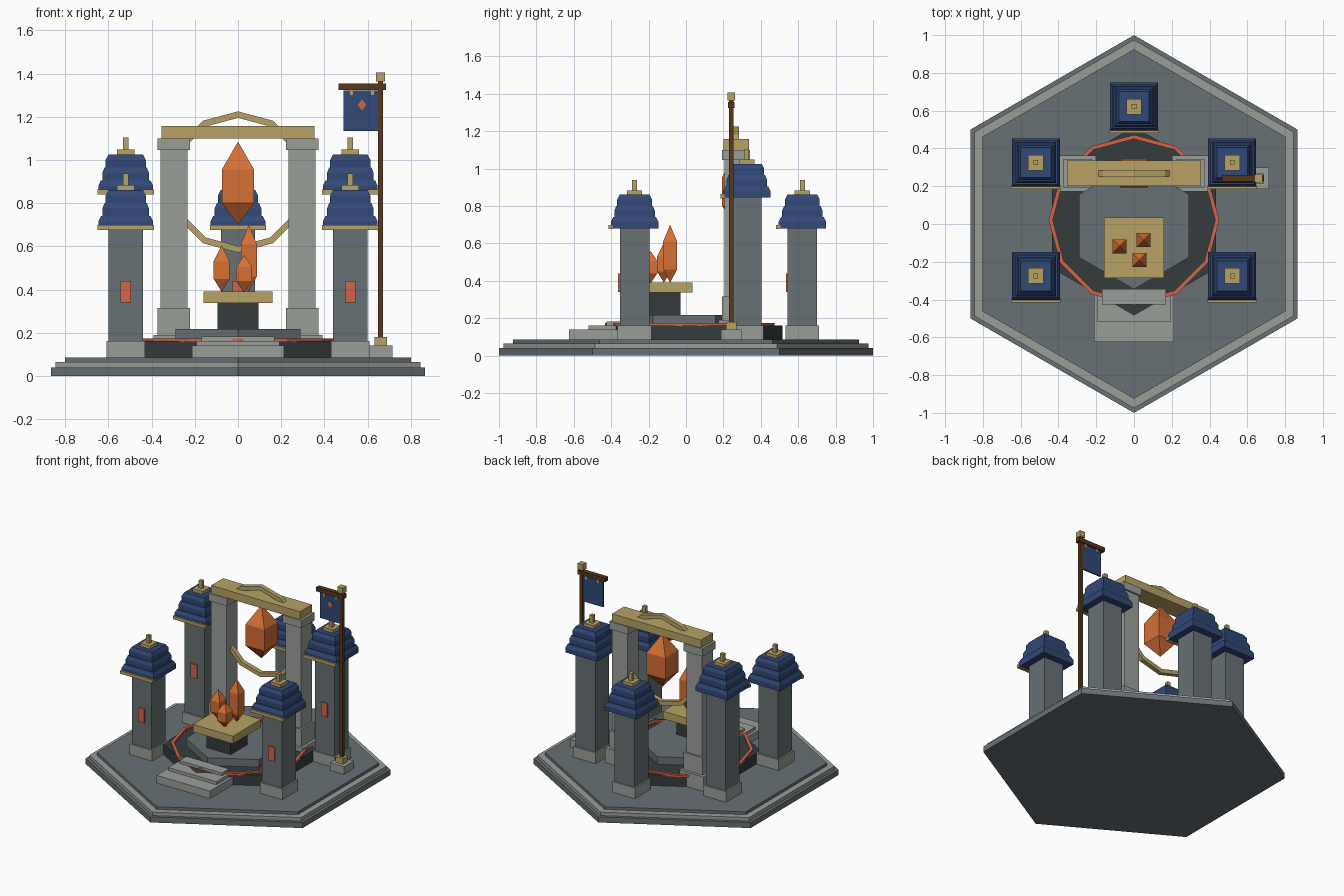
import bpy, bmesh, math
from mathutils import Matrix, Vector

if "Cube" in bpy.data.objects:
    bpy.data.objects.remove(bpy.data.objects["Cube"])


def material(name, rgb):
    m = bpy.data.materials.new(name)
    lin = [((c / 255 + 0.055) / 1.055) ** 2.4 for c in rgb]
    m.diffuse_color = (*lin, 1)
    m.use_nodes = True
    m.node_tree.nodes["Principled BSDF"].inputs["Base Color"].default_value = m.diffuse_color
    return m


SLATE = material("slate", (104, 113, 117))
STONE = material("pale stone", (154, 159, 153))
DARK = material("dark stone", (53, 60, 60))
GOLD = material("gold", (184, 163, 101))
BLUE = material("blue tile", (49, 72, 118))
ORANGE = material("orange crystal", (214, 112, 54))
RED = material("glowing red", (210, 100, 74))
BROWN = material("dark wood", (88, 55, 30))


def finish(name, bm, mat):
    bmesh.ops.recalc_face_normals(bm, faces=bm.faces)
    me = bpy.data.meshes.new(name)
    bm.to_mesh(me)
    bm.free()
    me.materials.append(mat)
    ob = bpy.data.objects.new(name, me)
    bpy.context.collection.objects.link(ob)
    return ob


def box(name, x, y, z, mat):
    """Box from (min, max) pairs."""
    bm = bmesh.new()
    size = [b - a for a, b in (x, y, z)]
    mid = [(a + b) / 2 for a, b in (x, y, z)]
    bmesh.ops.create_cube(bm, size=1, matrix=Matrix.Translation(mid) @ Matrix.Diagonal((*size, 1)))
    return finish(name, bm, mat)


def block(name, cx, cy, half, z0, z1, mat):
    return box(name, (cx - half, cx + half), (cy - half, cy + half), (z0, z1), mat)


def stack(name, cx, cy, profile, sides, mat, turn=0):
    """Closed solid of stacked polygon rings; profile holds (radius, z)."""
    bm = bmesh.new()
    rings = []
    for r, z in profile:
        count = sides if r > 0 else 1
        rings.append([bm.verts.new((cx + r * math.cos(turn + math.tau * i / sides),
                                    cy + r * math.sin(turn + math.tau * i / sides), z))
                      for i in range(count)])
    for a, b in zip(rings, rings[1:]):
        for i in range(sides):
            j = (i + 1) % sides
            quad = [a[i % len(a)], a[j % len(a)], b[j % len(b)], b[i % len(b)]]
            bm.faces.new(list(dict.fromkeys(quad)))
    for end in (rings[0], rings[-1]):
        if len(end) > 2:
            bm.faces.new(end)
    return finish(name, bm, mat)


def hexagon(name, cy, r, z0, z1, mat):
    return stack(name, 0, cy, [(r, z0), (r, z1)], 6, mat, math.pi / 2)


def square(name, cx, cy, profile, mat):
    """Square stack; radii are half widths."""
    return stack(name, cx, cy, [(h * math.sqrt(2), z) for h, z in profile], 4, mat, math.pi / 4)


def ring(name, centre, outer, inner, depth, mat, upright=False):
    """Twelve-sided band with a square section."""
    bm = bmesh.new()
    loops = []
    for i in range(12):
        a = math.tau * i / 12
        loop = []
        for r, d in ((outer, -depth), (outer, depth), (inner, depth), (inner, -depth)):
            u, v = r * math.cos(a), r * math.sin(a)
            loop.append(bm.verts.new(Vector(centre) + Vector((u, d, v) if upright else (u, v, d))))
        loops.append(loop)
    for i in range(12):
        a, b = loops[i], loops[(i + 1) % 12]
        for k in range(4):
            m = (k + 1) % 4
            bm.faces.new((a[k], a[m], b[m], b[k]))
    return finish(name, bm, mat)


# Hexagonal floor
hexagon("floor_lower", 0, 1.0, 0, 0.04, SLATE)
hexagon("floor_trim", 0, 0.975, 0.04, 0.065, STONE)
hexagon("floor_upper", 0, 0.925, 0.065, 0.085, SLATE)

# Central dais with glowing band
hexagon("dais_lower", 0.015, 0.5, 0.085, 0.162, DARK)
ring("glow_band", (0, 0.02, 0.165), 0.452, 0.43, 0.008, RED)
hexagon("dais_upper", -0.01, 0.335, 0.162, 0.217, SLATE)

# Front steps
for i, (w, front, top) in enumerate([(0.213, -0.625, 0.14), (0.192, -0.52, 0.162), (0.17, -0.425, 0.182)]):
    box(f"step_{i + 1}", (-w, w), (front, -0.345), (0.085, top), STONE)

# Altar and its crystals
block("altar_stem", 0, -0.125, 0.096, 0.217, 0.337, DARK)
block("altar_top", 0, -0.125, 0.16, 0.337, 0.392, GOLD)


def crystal(name, x, y, h, z0, z1, z2, z3):
    square(name, x, y, [(0, z0), (h, z1), (h, z2), (0, z3)], ORANGE)


crystal("altar_crystal_left", -0.076, -0.118, 0.037, 0.39, 0.45, 0.53, 0.605)
crystal("altar_crystal_tall", 0.05, -0.085, 0.037, 0.39, 0.46, 0.61, 0.70)
crystal("altar_crystal_front", 0.028, -0.19, 0.037, 0.385, 0.44, 0.505, 0.56)

# Gate with ring and hanging crystal
GY = 0.268
for s, side in ((-1, "left"), (1, "right")):
    x = s * 0.297
    block(f"gate_plinth_{side}", x, GY, 0.095, 0.085, 0.19, STONE)
    block(f"gate_base_{side}", x, GY, 0.075, 0.19, 0.315, STONE)
    block(f"gate_pillar_{side}", x, GY, 0.0625, 0.315, 1.045, STONE)
    block(f"gate_capital_{side}", x, GY, 0.075, 1.045, 1.1, STONE)
box("gate_beam", (-0.355, 0.355), (GY - 0.068, GY + 0.068), (1.1, 1.157), GOLD)
ring("gate_ring", (0, GY, 0.898), 0.327, 0.297, 0.016, GOLD, True)
crystal("gate_crystal", 0, GY, 0.075, 0.70, 0.80, 0.955, 1.085)


# Towers with stepped roofs
def tower(name, x, y, top, window):
    block(name + "_base", x, y, 0.09, 0.085, 0.162, STONE)
    block(name + "_shaft", x, y, 0.079, 0.162, top + 0.005, SLATE)
    for i, (a, b) in enumerate([(0.127, 0.115), (0.108, 0.098), (0.093, 0.08)]):
        z = top + i * 0.06
        square(f"{name}_roof_{i + 1}", x, y, [(a, z), (a, z + 0.035), (b, z + 0.06)], BLUE)
    box(name + "_eave_trim", (x - 0.13, x + 0.13), (y - 0.14, y - 0.118), (top - 0.004, top + 0.018), GOLD)
    block(name + "_cap", x, y, 0.041, top + 0.18, top + 0.203, GOLD)
    block(name + "_finial", x, y, 0.013, top + 0.203, top + 0.258, GOLD)
    box(name + "_window", (x - 0.025, x + 0.025), (y - 0.088, y - 0.079), (window, window + 0.1), RED)


for s, side in ((-1, "left"), (1, "right")):
    tower(f"front_tower_{side}", s * 0.52, -0.275, 0.68, 0.34)
    tower(f"rear_tower_{side}", s * 0.52, 0.325, 0.845, 0.43)
tower("back_tower", 0, 0.622, 0.68, 0.34)

# Banner pole
PX, PY = 0.66, 0.242
block("pole_foot", PX, PY, 0.056, 0.085, 0.14, STONE)
block("pole_collar", PX, PY, 0.029, 0.14, 0.18, GOLD)
block("pole", PX, PY, 0.012, 0.18, 1.366, BROWN)
block("pole_cap", PX, PY, 0.021, 1.363, 1.406, GOLD)
box("pole_crossbar", (0.466, 0.685), (PY - 0.017, PY + 0.017), (1.325, 1.355), BROWN)
box("banner", (0.488, 0.655), (PY - 0.006, PY + 0.006), (1.135, 1.322), BLUE)
for i, x in enumerate((0.525, 0.622)):
    box(f"banner_clip_{i + 1}", (x - 0.007, x + 0.007), (PY - 0.011, PY + 0.011), (1.3, 1.326), GOLD)

# Diamond plate on the banner front
bm = bmesh.new()
rows = [[bm.verts.new((0.574 + dx, y, 1.255 + dz))
         for dx, dz in ((-0.02, 0), (0, -0.026), (0.02, 0), (0, 0.026))]
        for y in (PY - 0.012, PY - 0.006)]
for r in rows:
    bm.faces.new(r)
for i in range(4):
    j = (i + 1) % 4
    bm.faces.new((rows[0][i], rows[0][j], rows[1][j], rows[1][i]))
finish("banner_diamond", bm, RED)
